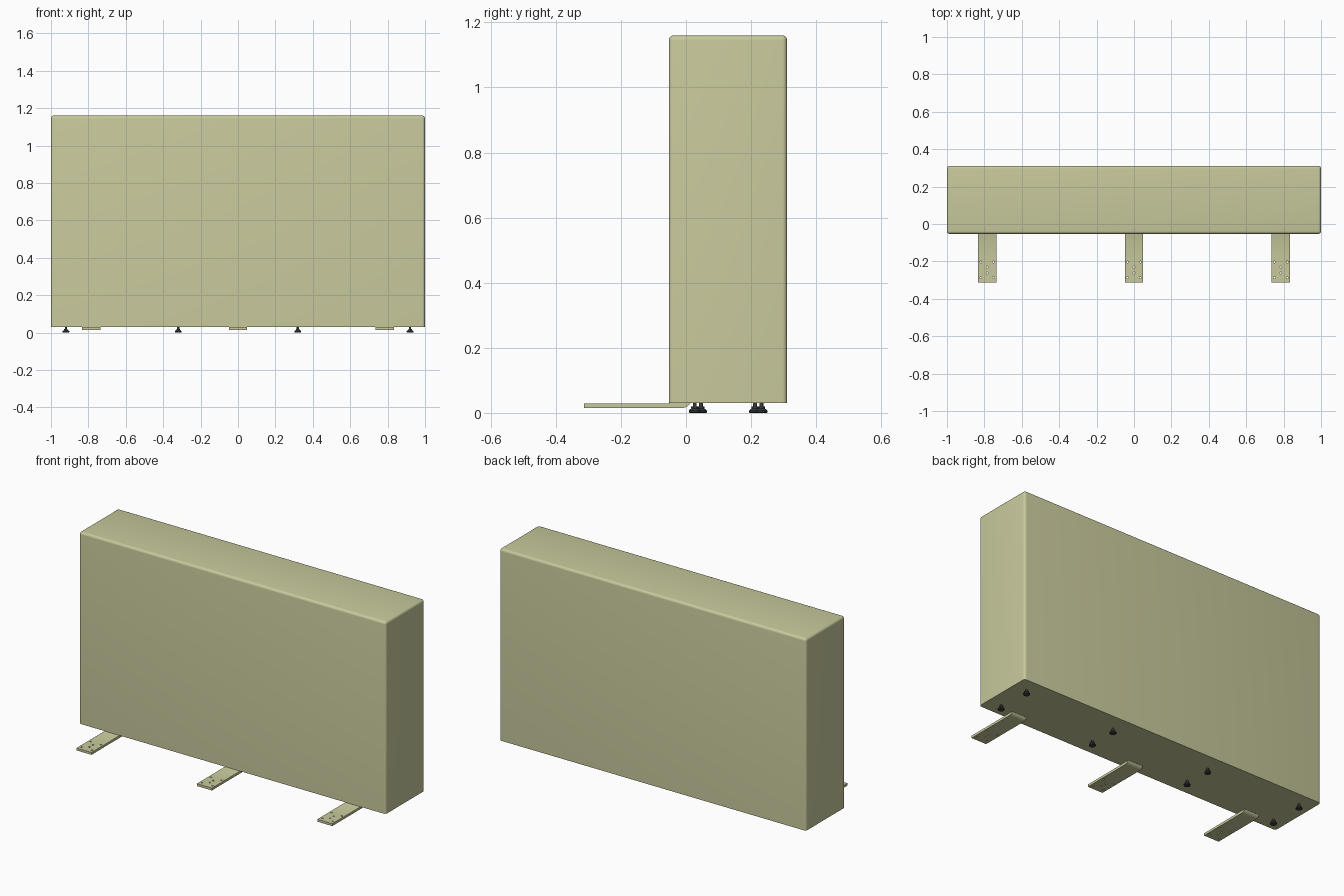
import bpy, bmesh, math
from mathutils import Matrix

if "Cube" in bpy.data.objects:
    bpy.data.objects.remove(bpy.data.objects["Cube"])


def material(name, rgb):
    m = bpy.data.materials.new(name)
    m.diffuse_color = (*rgb, 1)
    m.use_nodes = True
    m.node_tree.nodes["Principled BSDF"].inputs["Base Color"].default_value = m.diffuse_color
    return m


CREAM = material("olive cream", (0.578, 0.584, 0.332))
DARK = material("dark grey", (0.045, 0.045, 0.048))


def make_object(name, bm, mat, smooth=True):
    bmesh.ops.recalc_face_normals(bm, faces=bm.faces)
    mesh = bpy.data.meshes.new(name)
    bm.to_mesh(mesh)
    bm.free()
    mesh.materials.append(mat)
    ob = bpy.data.objects.new(name, mesh)
    bpy.context.collection.objects.link(ob)
    if smooth:
        bpy.ops.object.select_all(action='DESELECT')
        ob.select_set(True)
        bpy.context.view_layer.objects.active = ob
        bpy.ops.object.shade_smooth_by_angle(angle=math.radians(30))
    return ob


# Main body: a tall box, rounded everywhere except around the flat underside
X, Y0, Y1, Z0, Z1 = 1.0, -0.053, 0.311, 0.03, 1.16
bm = bmesh.new()
bmesh.ops.create_cube(bm, size=1, matrix=Matrix.Translation((0, (Y0 + Y1) / 2, (Z0 + Z1) / 2))
                      @ Matrix.Diagonal((2 * X, Y1 - Y0, Z1 - Z0, 1)))
edges = [e for e in bm.edges if max(v.co.z for v in e.verts) > 0.5]
bmesh.ops.bevel(bm, geom=edges, offset=0.015, segments=5, profile=0.5, affect='EDGES')
make_object("body", bm, CREAM)


# Floor brackets: flat tongue whose rear end curves up into the underside
def bracket(name, cx):
    profile = [(-0.313, 0.029), (-0.313, 0.015)]
    for i in range(7):
        a = math.radians(60 * i / 6)
        profile.append((-0.012 + 0.028 * math.sin(a), 0.015 + 0.028 * (1 - math.cos(a))))
    profile += [(0.014, 0.03), (-0.05, 0.03), (-0.053, 0.029)]
    bm = bmesh.new()
    face = bm.faces.new([bm.verts.new((cx - 0.049, y, z)) for y, z in profile])
    ext = bmesh.ops.extrude_face_region(bm, geom=[face])
    bmesh.ops.translate(bm, vec=(0.098, 0, 0),
                        verts=[g for g in ext["geom"] if isinstance(g, bmesh.types.BMVert)])
    ob = make_object(name, bm, CREAM)

    # Screw holes drilled through the tongue
    bm = bmesh.new()
    holes = [(sx * 0.034, y) for sx in (-1, 1) for y in (-0.203, -0.287)]
    for dx, y in holes + [(0, -0.23), (0, -0.262)]:
        bmesh.ops.create_cone(bm, cap_ends=True, segments=16, radius1=0.005, radius2=0.005,
                              depth=0.06, matrix=Matrix.Translation((cx + dx, y, 0.022)))
    cutter = make_object("hole_cutter", bm, CREAM, smooth=False)
    cutter.hide_render = True
    mod = ob.modifiers.new("holes", 'BOOLEAN')
    mod.operation, mod.object, mod.solver = 'DIFFERENCE', cutter, 'EXACT'
    bpy.ops.object.select_all(action='DESELECT')
    bpy.context.view_layer.objects.active = ob
    ob.select_set(True)
    bpy.ops.object.modifier_apply(modifier=mod.name)
    bpy.data.objects.remove(cutter)


for label, cx in (("left", -0.785), ("middle", 0), ("right", 0.785)):
    bracket("floor_bracket_" + label, cx)


# Levelling feet: lathed pad with a threaded stem and a hexagonal nut
def foot(name, x, y):
    bm = bmesh.new()
    profile = [(0, 0), (0.016, 0), (0.018, 0.002), (0.018, 0.007), (0.015, 0.011),
               (0.010, 0.013), (0.006, 0.017), (0.006, 0.031), (0, 0.031)]
    verts = [bm.verts.new((r, 0, z)) for r, z in profile]
    path = [bm.edges.new(p) for p in zip(verts, verts[1:])]
    bmesh.ops.spin(bm, geom=verts + path, cent=(0, 0, 0), axis=(0, 0, 1),
                   angle=2 * math.pi, steps=24, use_merge=True)
    bmesh.ops.remove_doubles(bm, verts=bm.verts, dist=1e-5)
    bmesh.ops.create_cone(bm, cap_ends=True, segments=6, radius1=0.011, radius2=0.011,
                          depth=0.006, matrix=Matrix.Translation((0, 0, 0.017)))
    bmesh.ops.translate(bm, verts=bm.verts, vec=(x, y, 0))
    make_object(name, bm, DARK)


for side, s in (("left", -1), ("right", 1)):
    for place, x, ys in (("outer", 0.92, (0.027, 0.232)), ("inner", 0.32, (0.046, 0.212))):
        for end, y in zip(("front", "back"), ys):
            foot(f"levelling_foot_{side}_{place}_{end}", s * x, y)
